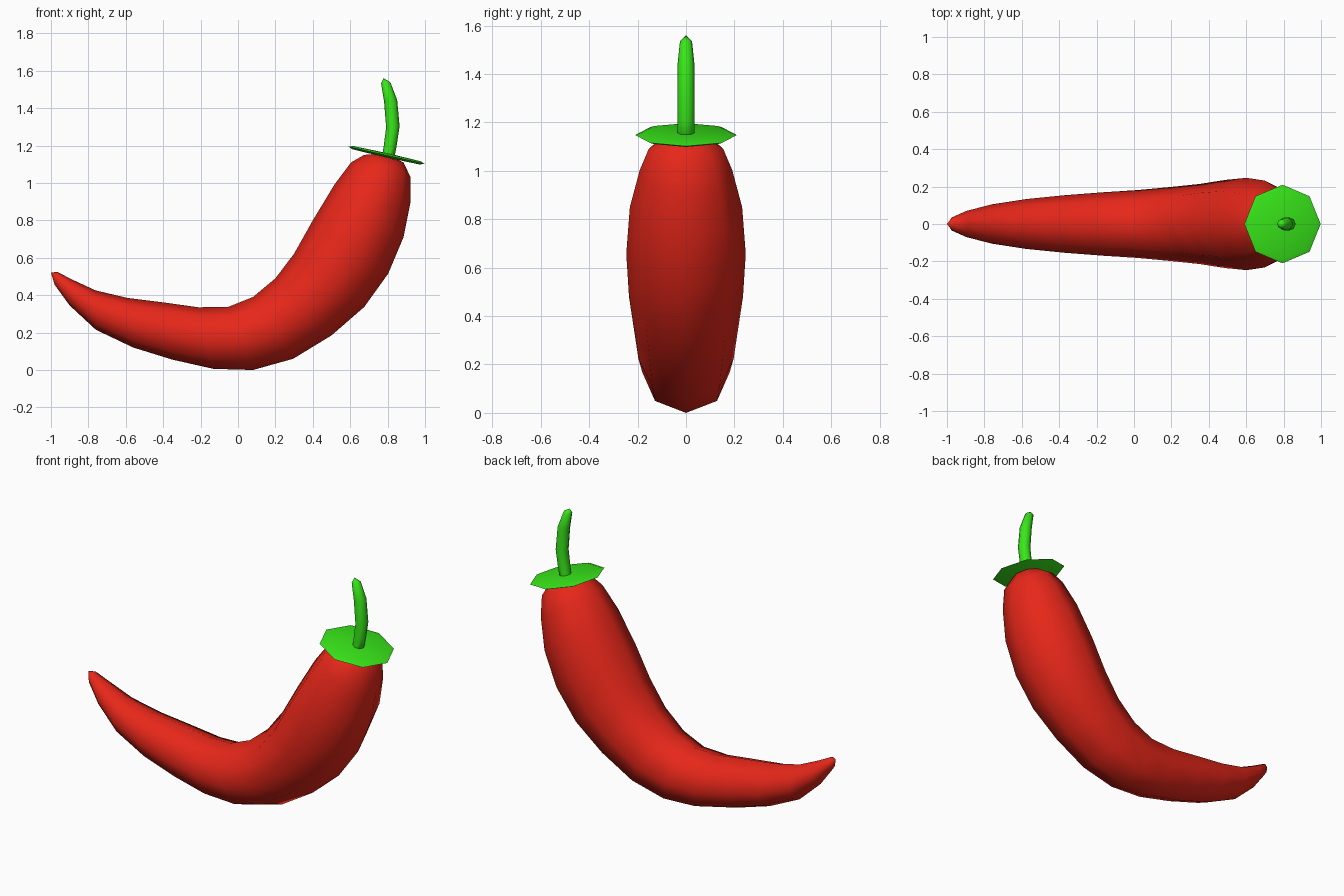
import bpy, bmesh, math
from mathutils import Vector

if "Cube" in bpy.data.objects:
    bpy.data.objects.remove(bpy.data.objects["Cube"])


def material(name, rgb):
    m = bpy.data.materials.new(name)
    m.diffuse_color = (*rgb, 1)
    m.use_nodes = True
    m.node_tree.nodes["Principled BSDF"].inputs["Base Color"].default_value = m.diffuse_color
    return m


RED = material("pepper red", (0.8, 0.02, 0.01))
GREEN = material("stem green", (0.04, 0.8, 0.01))
SIDES = 8


def loft(name, start, rings, end, mat, angle):
    """Skin octagonal rings (centre, in-plane vector, y half-width), closed by end points."""
    bm = bmesh.new()
    loops = []
    for c, u, w in rings:
        loop = []
        for i in range(SIDES):
            a = 2 * math.pi * i / SIDES
            loop.append(bm.verts.new(c + u * math.cos(a) + Vector((0, w * math.sin(a), 0))))
        loops.append(loop)
    first, last = bm.verts.new(start), bm.verts.new(end)
    for i in range(SIDES):
        j = (i + 1) % SIDES
        bm.faces.new((first, loops[0][j], loops[0][i]))
        bm.faces.new((last, loops[-1][i], loops[-1][j]))
        for a, b in zip(loops, loops[1:]):
            bm.faces.new((a[i], a[j], b[j], b[i]))
    bmesh.ops.recalc_face_normals(bm, faces=bm.faces)
    me = bpy.data.meshes.new(name)
    bm.to_mesh(me)
    bm.free()
    me.materials.append(mat)
    ob = bpy.data.objects.new(name, me)
    bpy.context.collection.objects.link(ob)
    bpy.ops.object.select_all(action='DESELECT')
    ob.select_set(True)
    bpy.context.view_layer.objects.active = ob
    bpy.ops.object.shade_smooth_by_angle(angle=math.radians(angle))
    return ob


# pepper body: outer x, z and inner x, z of each section
sections = [
    (-0.98, 0.455, -0.967, 0.525), (-0.90, 0.345, -0.89, 0.485),
    (-0.76, 0.215, -0.76, 0.425), (-0.56, 0.12, -0.59, 0.385),
    (-0.35, 0.055, -0.39, 0.36), (-0.13, 0.006, -0.21, 0.335),
    (0.08, 0.0, -0.05, 0.338), (0.295, 0.06, 0.08, 0.39),
    (0.50, 0.185, 0.20, 0.49), (0.675, 0.337, 0.30, 0.622),
    (0.803, 0.515, 0.40, 0.80), (0.885, 0.71, 0.515, 0.99),
    (0.923, 0.90, 0.605, 1.11), (0.923, 1.03, 0.675, 1.15),
    (0.885, 1.11, 0.73, 1.155)]
body = []
for ox, oz, ix, iz in sections:
    o, i = Vector((ox, 0, oz)), Vector((ix, 0, iz))
    half = (o - i) / 2
    body.append(((o + i) / 2, half, half.length * (1.12 if oz > 1 else 1)))
loft("pepper_body", Vector((-1, 0, 0.52)), body, Vector((0.81, 0, 1.145)), RED, 60)

# calyx: thin tilted octagonal disc with a soft bevelled rim
centre = Vector((0.794, 0, 1.148))
along = Vector((0.204, 0, -0.046))
normal = Vector((0.046, 0, 0.204)).normalized()
disc = [(centre + normal * h, along * s, 0.21 * s)
        for s, h in ((0.88, -0.009), (1, 0), (0.88, 0.009))]
loft("calyx", centre - normal * 0.012, disc, centre + normal * 0.012, GREEN, 80)

# stem: curved tube with a pointed tip
path = [(0.802, 1.13, 0.034), (0.814, 1.2, 0.035), (0.828, 1.3, 0.036),
        (0.816, 1.44, 0.035), (0.79, 1.535, 0.025)]
stem = [(Vector((x, 0, z)), Vector((r, 0, 0.1 * r)), r) for x, z, r in path]
loft("stem", Vector((0.8, 0, 1.12)), stem, Vector((0.779, 0, 1.56)), GREEN, 60)
